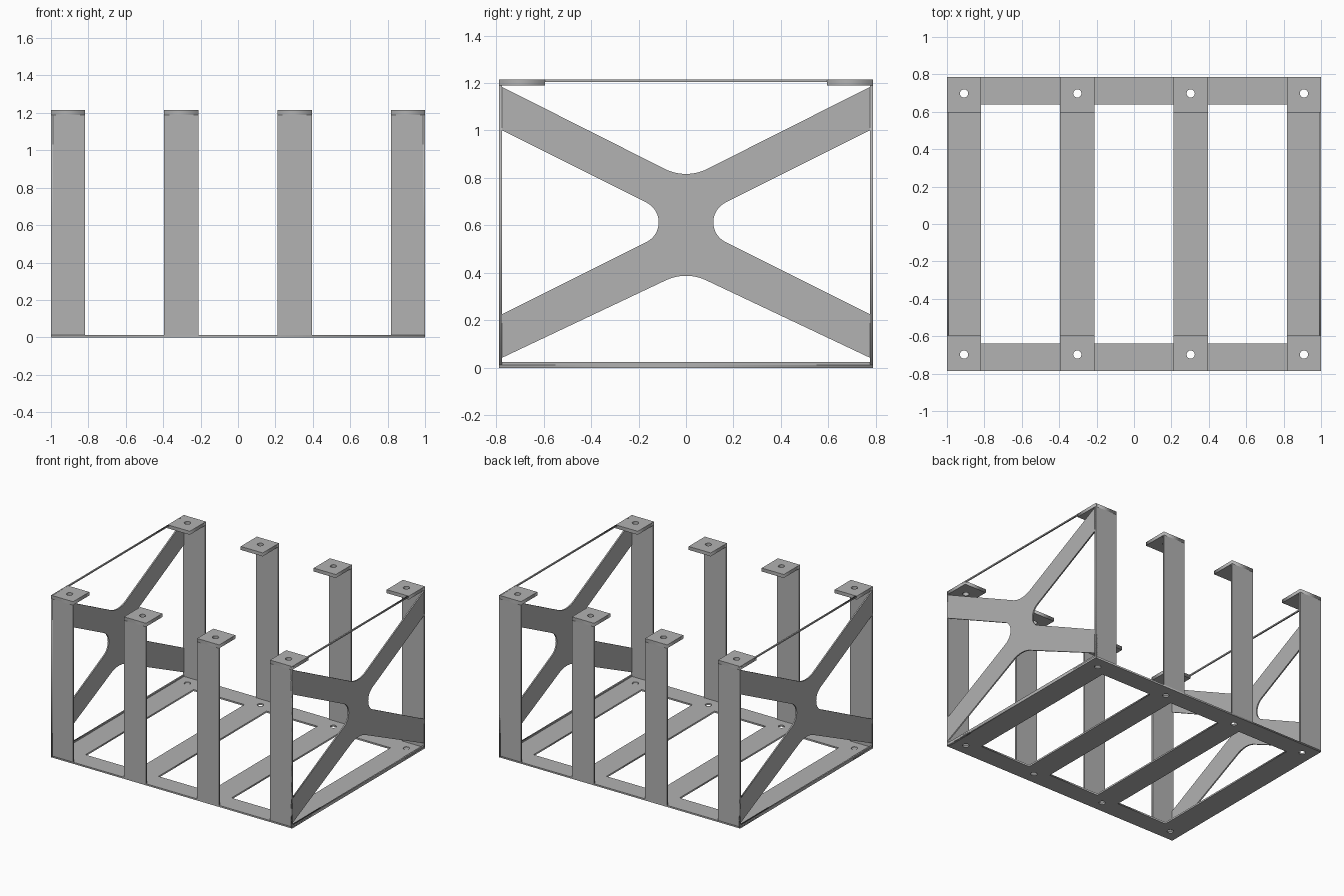
import bpy
import math
from mathutils import Matrix, Vector

if "Cube" in bpy.data.objects:
    bpy.data.objects.remove(bpy.data.objects["Cube"], do_unlink=True)

# Overall sizes
W, D, H = 1.0, 0.787, 1.215      # half width, half depth, height
SHEET = 0.012                    # base and leg thickness
SIDE = 0.01                      # side brace thickness
TAB = 0.026                      # top tab thickness
LEG = 0.183                      # leg width
RAIL = 0.147                     # depth of the front and back base rails
TAB_D = 0.192                    # depth of the top tabs
HOLE_Y, HOLE_R = 0.698, 0.022
LEG_X = [-W + LEG / 2, -0.303, 0.303, W - LEG / 2]

steel = bpy.data.materials.new("grey steel")
steel.use_nodes = True
grey = (0.445, 0.445, 0.445, 1)
steel.diffuse_color = grey
steel.node_tree.nodes["Principled BSDF"].inputs["Base Color"].default_value = grey


def rect(x0, x1, y0, y1):
    return [(x0, y0), (x1, y0), (x1, y1), (x0, y1)]


def circle(cx, cy, r, n=24):
    return [(cx + r * math.cos(math.tau * i / n), cy + r * math.sin(math.tau * i / n))
            for i in range(n)]


def fillet(before, corner, after, r, n=12):
    """Points of an arc of radius r rounding the corner."""
    c = Vector(corner)
    a = (Vector(before) - c).normalized()
    b = (Vector(after) - c).normalized()
    half = a.angle(b) / 2
    centre = c + (a + b).normalized() * (r / math.sin(half))
    start = c + a * (r / math.tan(half)) - centre
    end = c + b * (r / math.tan(half)) - centre
    sweep = math.pi - 2 * half
    return [tuple(centre + (start * math.sin((1 - i / n) * sweep)
                            + end * math.sin(i / n * sweep)) / math.sin(sweep))
            for i in range(n + 1)]


def plate(name, outlines, thickness, matrix):
    """Flat plate from an outline and its openings, centred on its own plane."""
    curve = bpy.data.curves.new(name, "CURVE")
    curve.dimensions = "2D"
    curve.fill_mode = "BOTH"
    curve.extrude = thickness / 2
    for pts in outlines:
        s = curve.splines.new("POLY")
        s.points.add(len(pts) - 1)
        for p, (x, y) in zip(s.points, pts):
            p.co = (x, y, 0, 1)
        s.use_cyclic_u = True
    temp = bpy.data.objects.new(name, curve)
    bpy.context.collection.objects.link(temp)
    bpy.context.view_layer.update()
    mesh = bpy.data.meshes.new_from_object(
        temp.evaluated_get(bpy.context.evaluated_depsgraph_get()))
    bpy.data.objects.remove(temp, do_unlink=True)
    mesh.transform(matrix)
    mesh.materials.clear()
    mesh.materials.append(steel)
    obj = bpy.data.objects.new(name, mesh)
    bpy.context.collection.objects.link(obj)
    return obj


# Base sheet with three windows and a hole at each leg
outlines = [rect(-W, W, -D, D)]
for a, b in zip(LEG_X, LEG_X[1:]):
    outlines.append(rect(a + LEG / 2, b - LEG / 2, RAIL - D, D - RAIL))
outlines += [circle(x, s * HOLE_Y, HOLE_R) for x in LEG_X for s in (-1, 1)]
plate("base", outlines, SHEET, Matrix.Translation((0, 0, SHEET / 2)))

# Legs, each with an inward tab at the top
for side, s in (("front", -1), ("back", 1)):
    for i, x in enumerate(LEG_X):
        upright = Matrix.Translation((x, s * (D - SHEET / 2), 0)) @ Matrix.Rotation(math.pi / 2, 4, "X")
        plate(f"{side}_leg_{i + 1}", [rect(-LEG / 2, LEG / 2, SHEET, H - TAB)], SHEET, upright)
        y0, y1 = sorted((s * D, s * (D - TAB_D)))
        plate(f"{side}_tab_{i + 1}",
              [rect(-LEG / 2, LEG / 2, y0, y1), circle(0, s * HOLE_Y, HOLE_R)],
              TAB, Matrix.Translation((x, 0, H - TAB / 2)))

# Side braces: thin frame around a cross with rounded inner corners
E = D - 0.009
MID = 0.613
top = [(-E, 1.205), (-E, 1.185)] + fillet((-E, 1.185), (0, 0.793), (E, 1.185), 0.2) \
    + [(E, 1.185), (E, 1.205)]
bottom = [(-E, 0.024), (-E, 0.041)] + fillet((-E, 0.041), (0, 0.409), (E, 0.041), 0.2) \
    + [(E, 0.041), (E, 0.024)]
flank = [(-E, 1.002)] + fillet((-E, 1.002), (0, MID), (-E, 0.224), 0.093) + [(-E, 0.224)]
mirrored = [(-y, z) for y, z in flank]
# Local x, y, z become world y, z, x
stand = Matrix(((0, 0, 1, 0), (1, 0, 0, 0), (0, 1, 0, 0), (0, 0, 0, 1)))
for name, s in (("left_brace", 1), ("right_brace", -1)):
    plate(name, [rect(-D, D, 0, H), top, bottom, flank, mirrored], SIDE,
          Matrix.Translation((s * (W - SIDE / 2), 0, 0)) @ stand)
